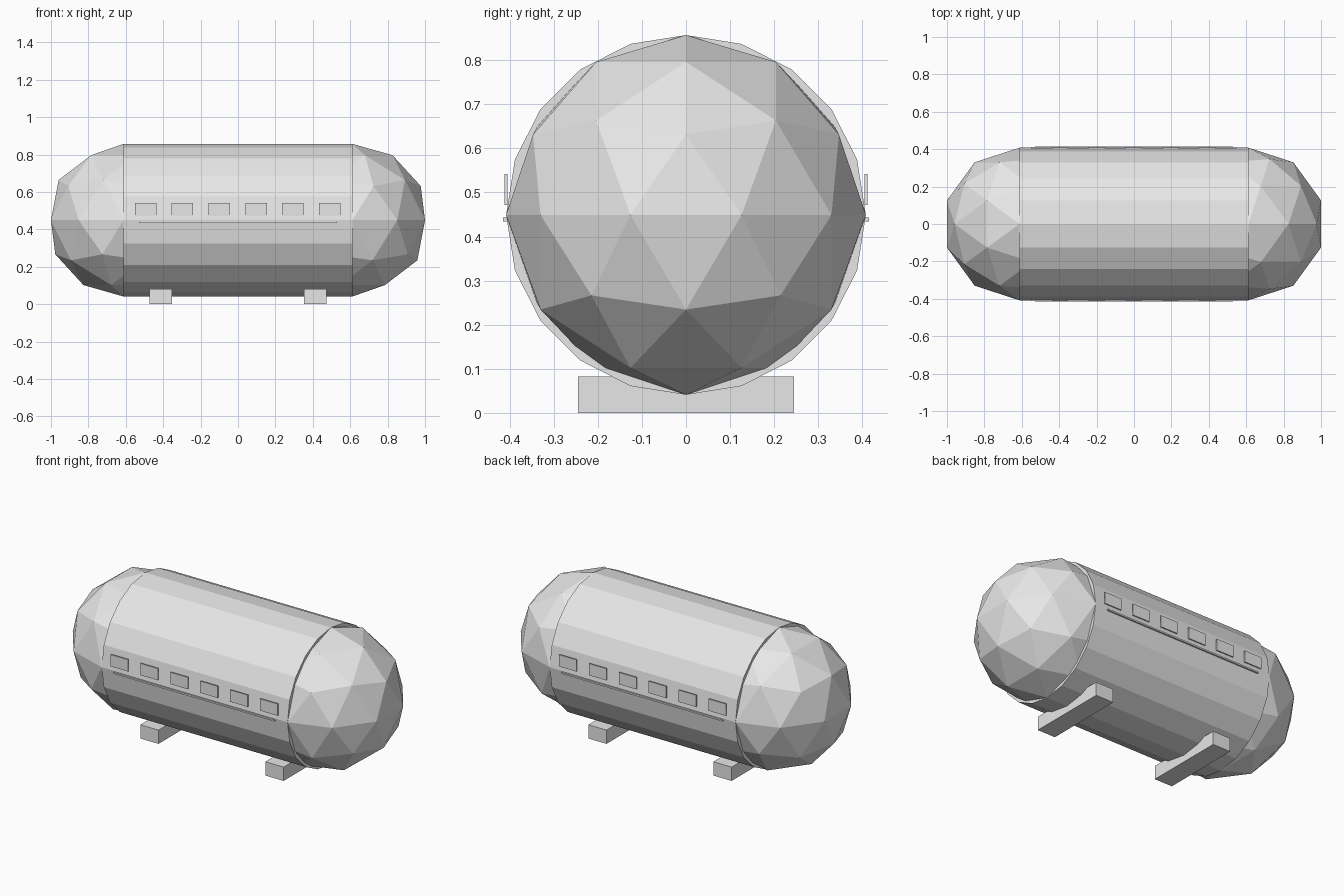
import bpy
import math

if "Cube" in bpy.data.objects:
    bpy.data.objects.remove(bpy.data.objects["Cube"], do_unlink=True)

RADIUS, HALF_LENGTH, AXIS_Z = 0.408, 0.612, 0.449

grey = bpy.data.materials.new("light grey")
grey.use_nodes = True
grey.diffuse_color = (0.8, 0.8, 0.8, 1)
grey.node_tree.nodes["Principled BSDF"].inputs["Base Color"].default_value = (0.8, 0.8, 0.8, 1)


def finish(name):
    obj = bpy.context.object
    obj.name = name
    obj.data.materials.append(grey)
    return obj


def box(name, location, size):
    bpy.ops.mesh.primitive_cube_add(size=1, location=location)
    obj = finish(name)
    obj.scale = size
    bpy.ops.object.transform_apply(location=False, rotation=False, scale=True)
    return obj


# Tank body lying along x, with a facet edge at the very top
bpy.ops.mesh.primitive_cylinder_add(vertices=20, radius=RADIUS, depth=2 * HALF_LENGTH,
                                    location=(0, 0, AXIS_Z), rotation=(0, math.pi / 2, 0))
finish("tank_body")

for side, label in ((1, "left"), (-1, "right")):
    # Faceted domed end
    bpy.ops.mesh.primitive_ico_sphere_add(subdivisions=2, radius=RADIUS,
                                          location=(side * HALF_LENGTH, 0, AXIS_Z))
    finish(f"end_dome_{label}")
    # Support foot under the body
    box(f"support_foot_{label}", (side * 0.412, 0, 0.041), (0.12, 0.49, 0.082))

for side, label in ((-1, "front"), (1, "back")):
    # Row of window plates with a thin rail beneath
    for i in range(6):
        box(f"window_{label}_{i + 1}", (-0.494 + i * 0.197, side * 0.408, 0.507),
            (0.115, 0.007, 0.07))
    box(f"window_rail_{label}", (0, side * 0.409, 0.439), (1.06, 0.012, 0.009))
